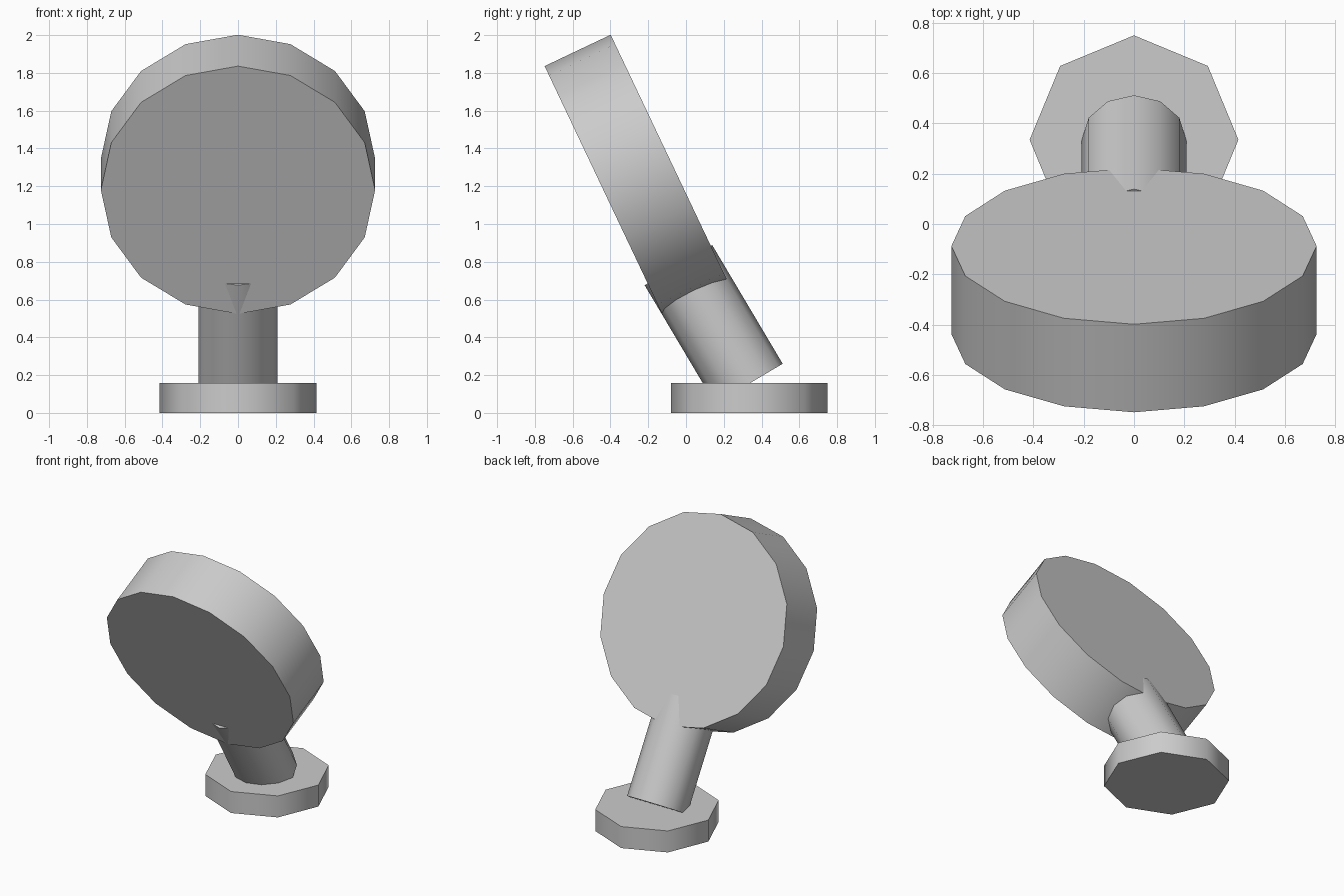
import bpy
import math
from mathutils import Vector, Matrix

cube = bpy.data.objects.get("Cube")
if cube:
    bpy.data.objects.remove(cube, do_unlink=True)

grey = bpy.data.materials.new("plain grey")
grey.use_nodes = True
grey.diffuse_color = (0.6, 0.6, 0.6, 1)
grey.node_tree.nodes["Principled BSDF"].inputs["Base Color"].default_value = (0.6, 0.6, 0.6, 1)


def cylinder(name, sides, radius, start, end):
    """Capped cylinder between two points, one corner in the x = 0 plane."""
    start, end = Vector(start), Vector(end)
    axis = end - start
    bpy.ops.mesh.primitive_cylinder_add(vertices=sides, radius=radius, depth=axis.length)
    obj = bpy.context.object
    obj.name = name
    # Tilt about x only, so the corners stay symmetric left to right
    tilt = math.atan2(-axis.y, axis.z)
    obj.matrix_world = Matrix.Translation((start + end) / 2) @ Matrix.Rotation(tilt, 4, "X")
    obj.data.materials.append(grey)
    bpy.ops.object.shade_smooth_by_angle(angle=math.radians(60))
    return obj


# Octagonal foot
cylinder("base", 8, 0.415, (0, 0.335, 0), (0, 0.335, 0.157))

# Leaning post, sunk into the foot and the disc
cylinder("post", 12, 0.208, (0, 0.333, 0.154), (0, -0.04, 0.782))

# Tilted round head
cylinder("head_disc", 16, 0.726, (0, -0.4375, 1.18), (0, -0.0875, 1.346))
